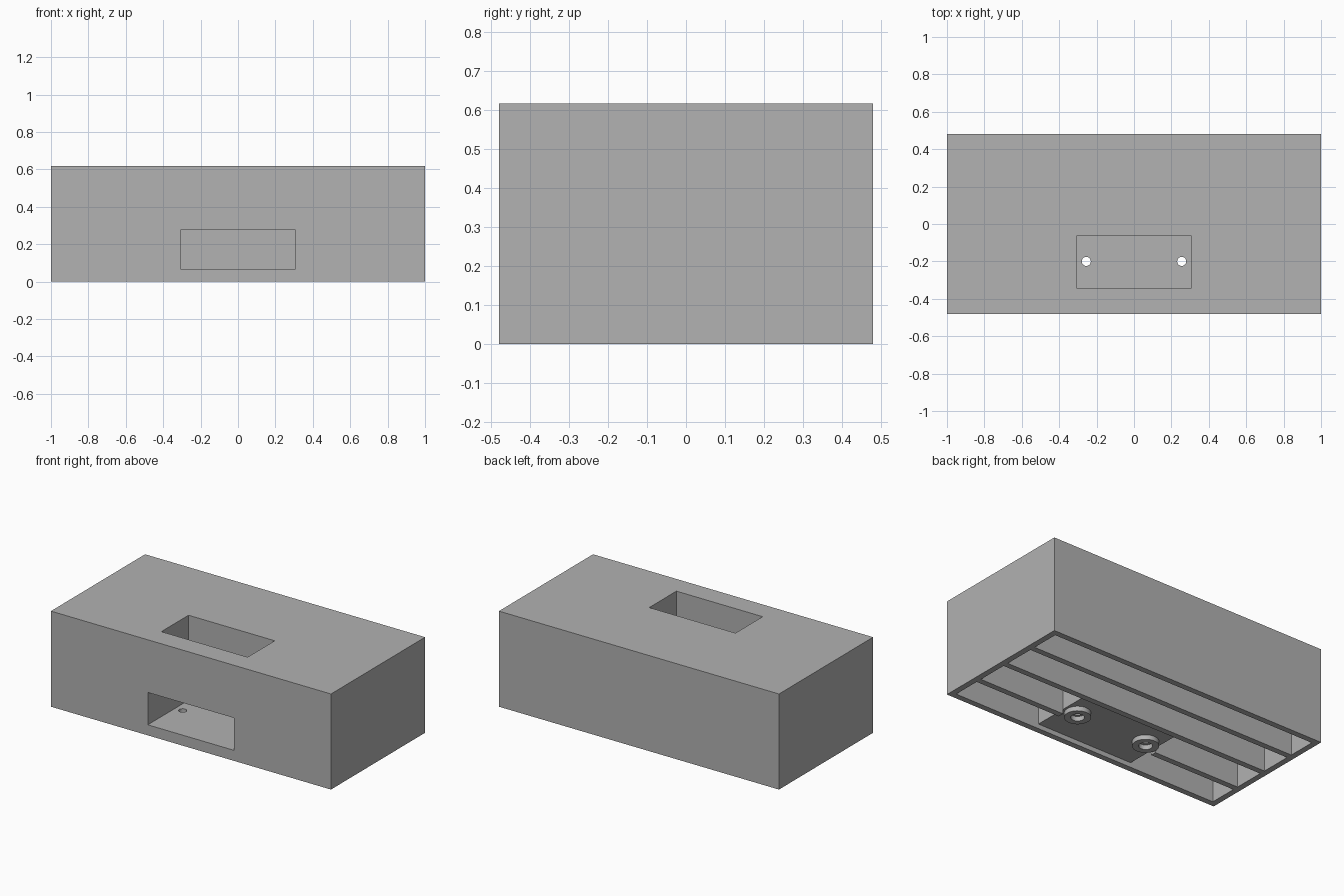
import bpy

if "Cube" in bpy.data.objects:
    bpy.data.objects.remove(bpy.data.objects["Cube"], do_unlink=True)

# Overall sizes
HALF_X, HALF_Y, HEIGHT = 1.0, 0.48, 0.617
WALL = 0.038
CHUTE_X = 0.308                      # half width of both openings
SHAFT_FRONT, SHAFT_BACK = -0.342, -0.065
FLOOR, LINTEL = 0.068, 0.277         # heights of the front opening
PLATE = FLOOR - WALL                 # underside of the chute floor
SCREW_X, SCREW_Y = 0.255, -0.20

gray = bpy.data.materials.new("plain gray")
gray.use_nodes = True
COLOR = (0.445, 0.445, 0.445, 1)
gray.diffuse_color = COLOR
gray.node_tree.nodes["Principled BSDF"].inputs["Base Color"].default_value = COLOR


def box(name, x, y, z):
    """Box from (low, high) pairs on each axis."""
    lows, highs = zip(x, y, z)
    bpy.ops.mesh.primitive_cube_add(size=1)
    ob = bpy.context.object
    ob.name = name
    for v in ob.data.vertices:
        v.co = [hi if c > 0 else lo for c, lo, hi in zip(v.co, lows, highs)]
    ob.data.materials.append(gray)
    return ob


def cylinder(name, x, radius, z):
    bpy.ops.mesh.primitive_cylinder_add(
        vertices=32, radius=radius, depth=z[1] - z[0],
        location=(x, SCREW_Y, (z[0] + z[1]) / 2))
    ob = bpy.context.object
    ob.name = name
    ob.data.materials.append(gray)
    return ob


def combine(target, tool, operation):
    """Apply a boolean and discard the tool."""
    mod = target.modifiers.new(operation.lower(), "BOOLEAN")
    mod.operation, mod.solver, mod.object = operation, "EXACT", tool
    bpy.context.view_layer.objects.active = target
    bpy.ops.object.modifier_apply(modifier=mod.name)
    bpy.data.objects.remove(tool, do_unlink=True)


# Outer case, open underneath
case = box("ribbed_case", (-HALF_X, HALF_X), (-HALF_Y, HALF_Y), (0, HEIGHT))

# Four long hollows leave three ribs between them
walls = [-HALF_Y + WALL / 2, -HALF_Y / 2, 0, HALF_Y / 2, HALF_Y - WALL / 2]
inner_x = HALF_X - WALL
for low, high in zip(walls, walls[1:]):
    hollow = box("hollow", (-inner_x, inner_x),
                 (low + WALL / 2, high - WALL / 2), (-0.1, HEIGHT - WALL))
    combine(case, hollow, "DIFFERENCE")

# Chute shell: upright shaft and forward passage
shell_x = CHUTE_X + WALL
back = -WALL / 4
combine(case, box("shaft_shell", (-shell_x, shell_x), (SHAFT_FRONT - WALL, back),
                  (PLATE, HEIGHT - WALL / 2)), "UNION")
combine(case, box("passage_shell", (-shell_x, shell_x), (-HALF_Y + WALL / 2, back),
                  (PLATE, LINTEL + WALL)), "UNION")

# Clear the rib below the chute floor
combine(case, box("rib_gap", (-shell_x, shell_x), (-HALF_Y + WALL, -WALL / 2),
                  (-0.1, PLATE)), "DIFFERENCE")

# Screw bosses under the floor
for side in (-1, 1):
    combine(case, cylinder("boss", side * SCREW_X, 0.078, (0, FLOOR - 0.01)), "UNION")

# Top opening and front opening
combine(case, box("shaft", (-CHUTE_X, CHUTE_X), (SHAFT_FRONT, SHAFT_BACK),
                  (FLOOR, HEIGHT + 0.1)), "DIFFERENCE")
combine(case, box("passage", (-CHUTE_X, CHUTE_X), (-HALF_Y - 0.1, SHAFT_BACK),
                  (FLOOR, LINTEL)), "DIFFERENCE")

# Stepped screw holes
for side in (-1, 1):
    combine(case, cylinder("bore", side * SCREW_X, 0.024, (-0.1, 0.15)), "DIFFERENCE")
    combine(case, cylinder("head_recess", side * SCREW_X, 0.04, (-0.1, PLATE)), "DIFFERENCE")

bpy.ops.object.select_all(action="DESELECT")
case.select_set(True)
bpy.context.view_layer.objects.active = case
bpy.ops.object.shade_smooth_by_angle()
